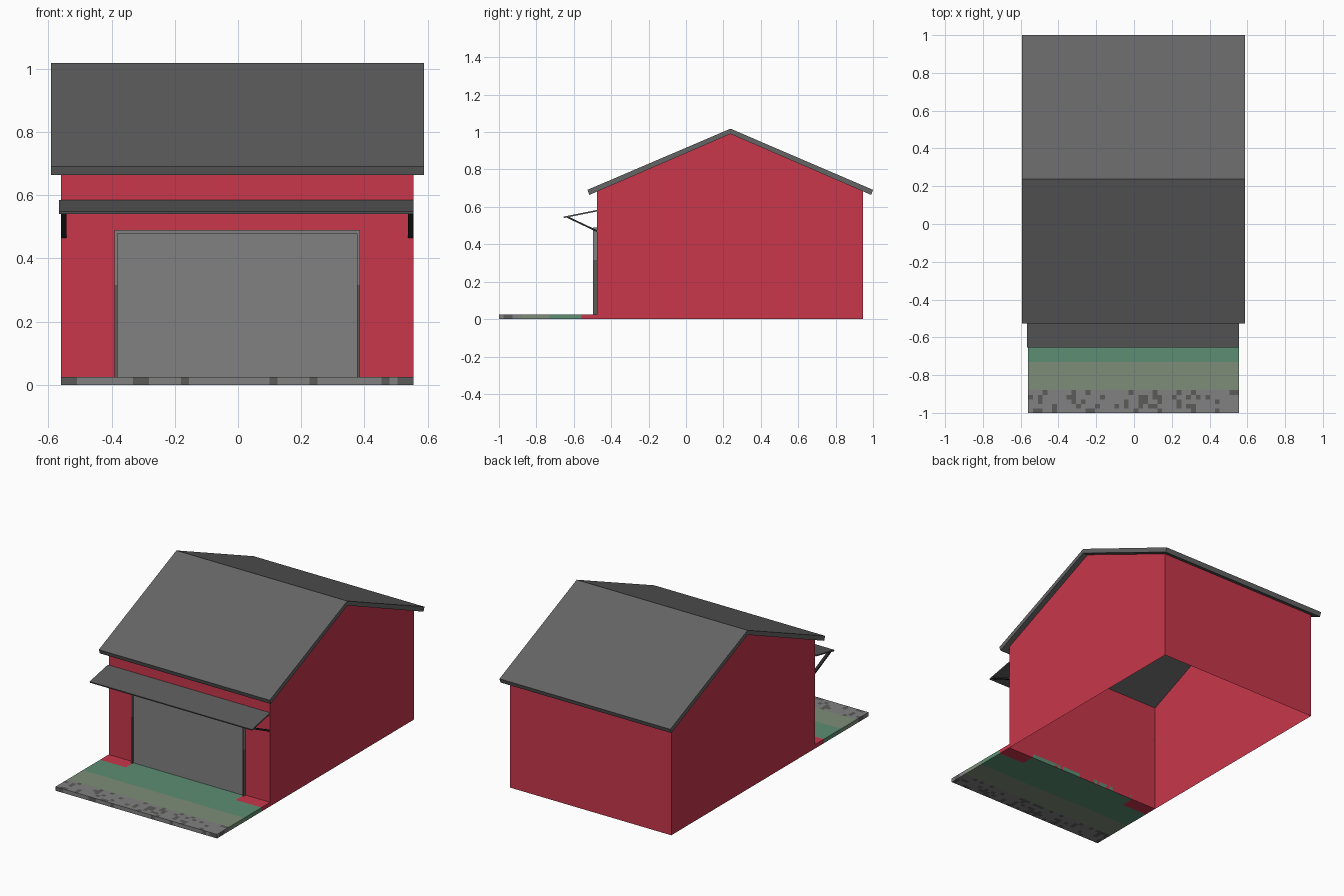
import bpy, bmesh, random

if "Cube" in bpy.data.objects:
    bpy.data.objects.remove(bpy.data.objects["Cube"])
random.seed(4)


def mat(name, rgb):
    m = bpy.data.materials.new(name)
    m.diffuse_color = (*rgb, 1)
    m.use_nodes = True
    m.node_tree.nodes["Principled BSDF"].inputs["Base Color"].default_value = m.diffuse_color
    return m


RED = mat("barn red", (0.578, 0.037, 0.070))
ROOF = mat("roof grey", (0.130, 0.130, 0.130))
AWN = mat("awning grey", (0.105, 0.105, 0.105))
DARK = mat("bracket charcoal", (0.024, 0.025, 0.026))
GREY = mat("door grey", (0.216, 0.220, 0.216))
SPECK = mat("speckle grey", (0.105, 0.105, 0.102))
GREEN = mat("lawn green", (0.107, 0.270, 0.171))
PALE = mat("pale green", (0.205, 0.262, 0.188))


def finish(name, bm, mats):
    bmesh.ops.recalc_face_normals(bm, faces=bm.faces[:])
    me = bpy.data.meshes.new(name)
    bm.to_mesh(me)
    bm.free()
    for m in mats:
        me.materials.append(m)
    ob = bpy.data.objects.new(name, me)
    bpy.context.collection.objects.link(ob)
    return ob


def extrude_x(name, profile, x0, x1, m, open_edge=None):
    """Sweep a closed (y, z) profile along x; open_edge skips one side face."""
    bm = bmesh.new()
    a = [bm.verts.new((x0, y, z)) for y, z in profile]
    b = [bm.verts.new((x1, y, z)) for y, z in profile]
    bm.faces.new(a)
    bm.faces.new(b[::-1])
    n = len(profile)
    for i in range(n):
        if i != open_edge:
            j = (i + 1) % n
            bm.faces.new((a[i], a[j], b[j], b[i]))
    return finish(name, bm, [m])


def box(name, x0, x1, y0, y1, z0, z1, m):
    return extrude_x(name, [(y0, z0), (y1, z0), (y1, z1), (y0, z1)], x0, x1, m)


# Walls with gable ends, open underneath
W = [(-0.475, 0), (0.945, 0), (0.945, 0.688), (0.238, 0.99), (-0.475, 0.686)]
house = extrude_x("walls", W, -0.56, 0.555, RED, open_edge=0)
bm = bmesh.new()
bm.from_mesh(house.data)
bmesh.ops.delete(bm, geom=[f for f in bm.faces if f.normal.z > 0.3], context='FACES_ONLY')
bm.to_mesh(house.data)
bm.free()

# Gabled roof with square-cut eaves
R = [(-0.527, 0.691), (0.238, 1.018), (1.0, 0.691),
     (0.99, 0.664), (0.238, 0.99), (-0.517, 0.664)]
extrude_x("roof", R, -0.592, 0.588, ROOF)

# Sloping awning over the door
extrude_x("awning", [(-0.655, 0.548), (-0.475, 0.584), (-0.475, 0.576), (-0.653, 0.540)],
          -0.566, 0.555, AWN)
for side, x in (("left", -0.56), ("right", 0.537)):
    extrude_x("awning_bracket_" + side,
              [(-0.635, 0.551), (-0.475, 0.475), (-0.475, 0.465), (-0.635, 0.541)],
              x, x + 0.018, DARK)

# Garage door and frame (lower half of each post is darker)
box("garage_door", -0.381, 0.378, -0.486, -0.477, 0.02, 0.478, GREY)
box("door_frame_top", -0.39, 0.386, -0.496, -0.4755, 0.478, 0.49, GREY)
for side, x in (("left", -0.39), ("right", 0.377)):
    box("door_post_upper_" + side, x, x + 0.009, -0.496, -0.4755, 0.315, 0.478, GREY)
    box("door_post_lower_" + side, x, x + 0.009, -0.496, -0.4755, 0.02, 0.315, SPECK)

# Driveway slab: grid of cells coloured in bands, speckled along the front
bm = bmesh.new()
nx = 44
xs = [-0.56 + 1.115 * i / nx for i in range(nx + 1)]
ys = [-1, -0.976, -0.952, -0.928, -0.904, -0.88, -0.73, -0.56, -0.475]
grid = [[bm.verts.new((x, y, 0)) for y in ys] for x in xs]
for i in range(nx):
    for j in range(len(ys) - 1):
        bm.faces.new((grid[i][j], grid[i + 1][j], grid[i + 1][j + 1], grid[i][j + 1]))
ex = bmesh.ops.extrude_face_region(bm, geom=bm.faces[:], use_keep_orig=True)
for v in [g for g in ex["geom"] if isinstance(g, bmesh.types.BMVert)]:
    v.co.z = 0.025
for f in bm.faces:
    c = f.calc_center_median()
    if c.y < -0.88:
        f.material_index = 1 if random.random() < 0.27 else 0
    elif c.y < -0.73:
        f.material_index = 2
    elif c.y < -0.56 or -0.39 < c.x < 0.385:
        f.material_index = 3
    else:
        f.material_index = 4
finish("driveway", bm, [GREY, SPECK, PALE, GREEN, RED])
